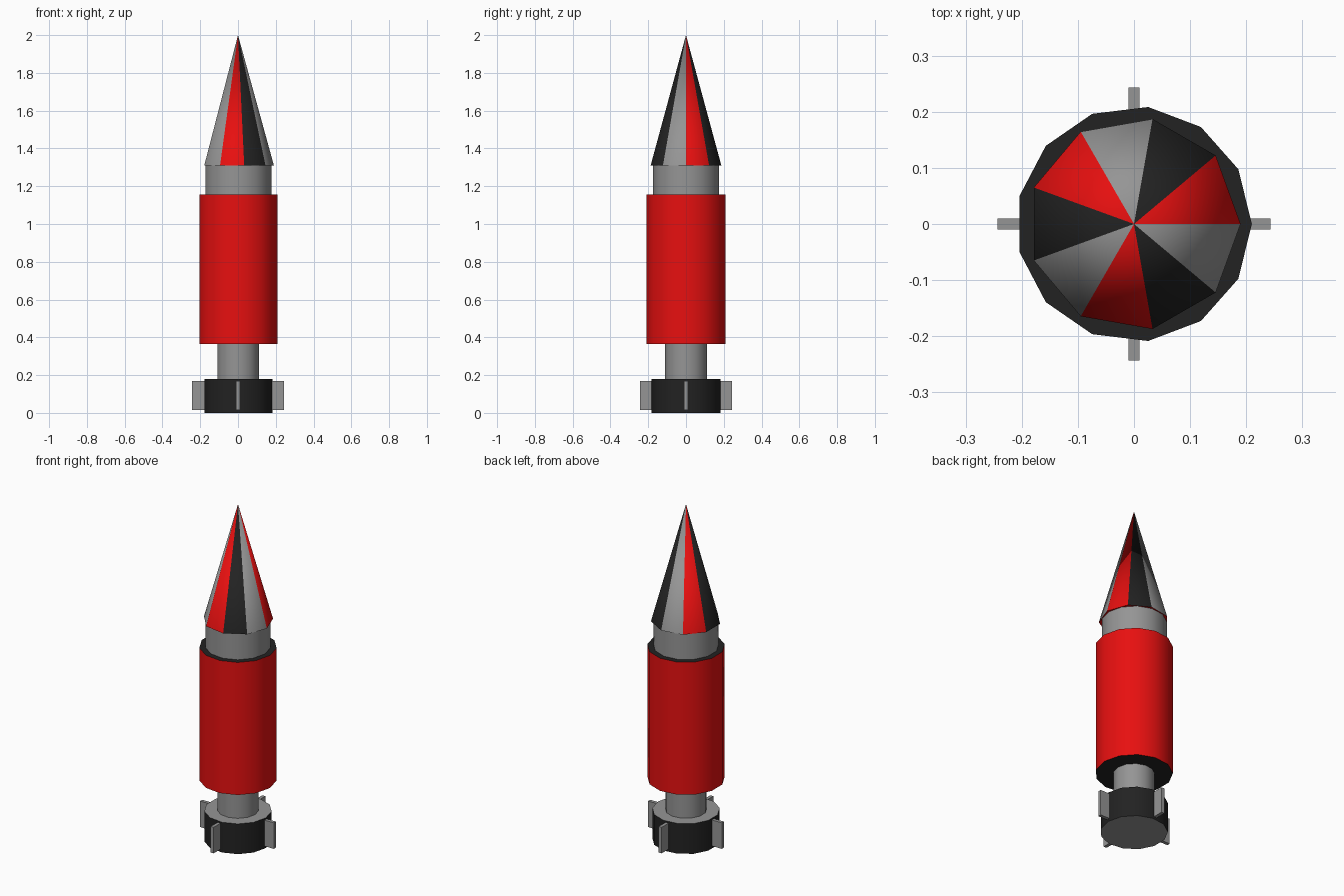
import bpy
import bmesh
from math import cos, sin, pi, radians

cube = bpy.data.objects.get("Cube")
if cube:
    bpy.data.objects.remove(cube, do_unlink=True)


def make_material(name, colour):
    mat = bpy.data.materials.new(name)
    mat.use_nodes = True
    mat.diffuse_color = (*colour, 1)
    mat.node_tree.nodes["Principled BSDF"].inputs["Base Color"].default_value = (*colour, 1)
    return mat


RED = make_material("red paint", (0.8, 0.005, 0.005))
BLACK = make_material("black paint", (0.016, 0.016, 0.016))
GREY = make_material("grey metal", (0.3, 0.3, 0.3))


def finish(name, bm, materials):
    bmesh.ops.recalc_face_normals(bm, faces=bm.faces)
    mesh = bpy.data.meshes.new(name)
    bm.to_mesh(mesh)
    bm.free()
    for mat in materials:
        mesh.materials.append(mat)
    obj = bpy.data.objects.new(name, mesh)
    bpy.context.collection.objects.link(obj)
    return obj


def smooth(obj):
    bpy.ops.object.select_all(action="DESELECT")
    obj.select_set(True)
    bpy.context.view_layer.objects.active = obj
    bpy.ops.object.shade_smooth_by_angle(angle=radians(45))


def ring(bm, sides, radius, z):
    return [bm.verts.new((radius * cos(2 * pi * i / sides),
                          radius * sin(2 * pi * i / sides), z)) for i in range(sides)]


def cylinder(name, radius, bottom, top, side_mat, cap_mat, sides=13):
    bm = bmesh.new()
    low, high = ring(bm, sides, radius, bottom), ring(bm, sides, radius, top)
    for i in range(sides):
        j = (i + 1) % sides
        bm.faces.new((low[i], low[j], high[j], high[i]))
    for cap in (low, high):
        bm.faces.new(cap).material_index = 1
    smooth(finish(name, bm, (side_mat, cap_mat)))


# Stacked body sections
cylinder("tail_drum", 0.183, 0.0, 0.18, BLACK, GREY)
cylinder("tail_neck", 0.112, 0.18, 0.365, GREY, GREY)
cylinder("main_body", 0.21, 0.365, 1.155, RED, BLACK)
cylinder("nose_collar", 0.177, 1.155, 1.31, GREY, GREY)

# Nose cone with panels repeating red, black, grey
bm = bmesh.new()
base = ring(bm, 9, 0.19, 1.31)
tip = bm.verts.new((0, 0, 2))
for i in range(9):
    bm.faces.new((base[i], base[(i + 1) % 9], tip)).material_index = i % 3
bm.faces.new(base)
smooth(finish("nose_cone", bm, (RED, BLACK, GREY)))

# Four tail fins
for i, side in enumerate(("left", "back", "right", "front")):
    bm = bmesh.new()
    bmesh.ops.create_cube(bm, size=1)
    for v in bm.verts:
        v.co = (0.193 + 0.1 * v.co.x, 0.02 * v.co.y, 0.0925 + 0.155 * v.co.z)
    fin = finish(side + "_fin", bm, (GREY,))
    fin.rotation_euler.z = i * pi / 2
